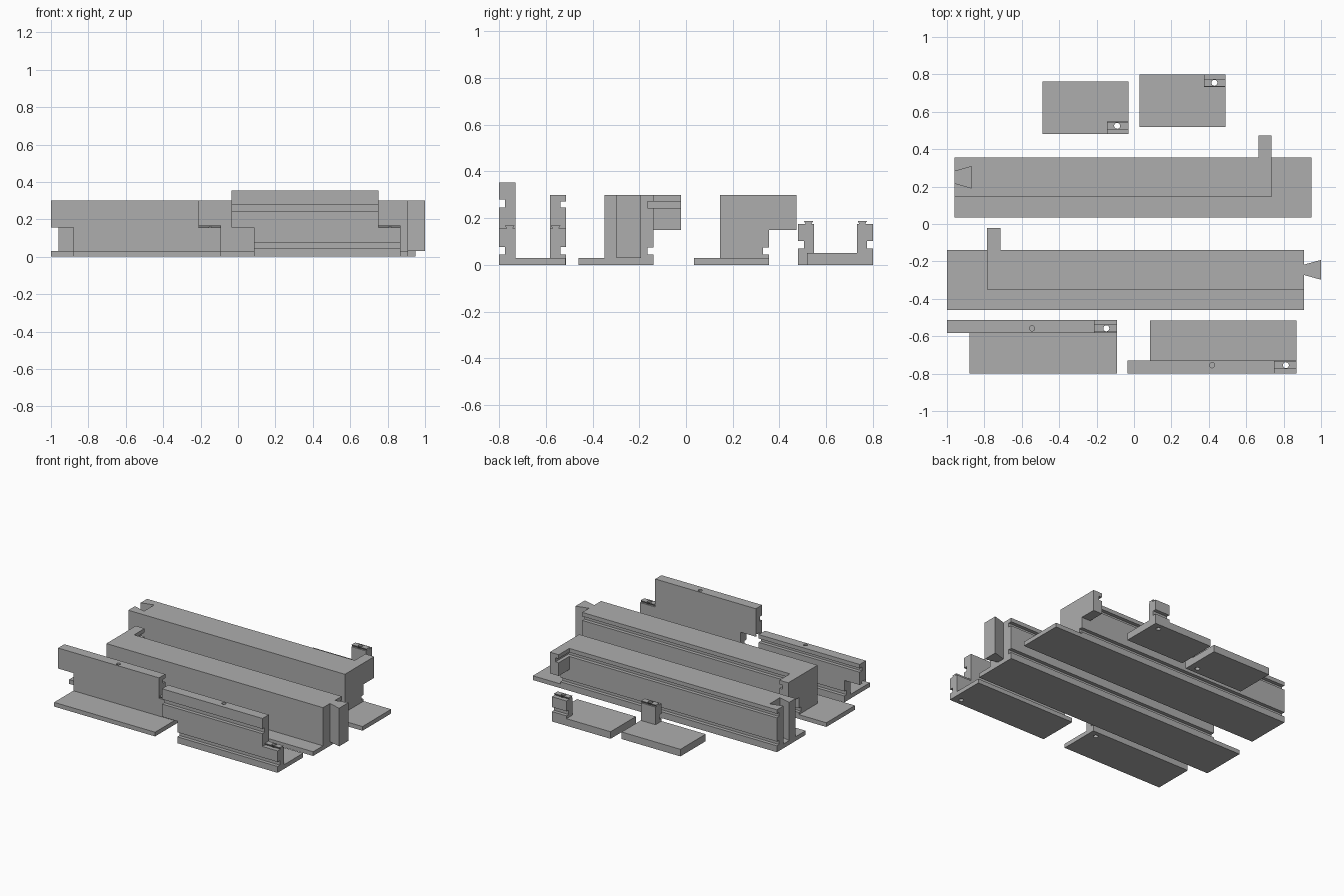
import bpy, bmesh, math

if "Cube" in bpy.data.objects:
    bpy.data.objects.remove(bpy.data.objects["Cube"])

grey = bpy.data.materials.new("plain_grey")
grey.diffuse_color = (0.42, 0.42, 0.42, 1)
grey.use_nodes = True
grey.node_tree.nodes["Principled BSDF"].inputs["Base Color"].default_value = grey.diffuse_color


def prism(points, axis, lo, hi):
    """Extrude a flat outline along x (points are y,z) or z (points are x,y)."""
    bm = bmesh.new()
    place = (lambda p, h: (h, p[0], p[1])) if axis == "x" else (lambda p, h: (p[0], p[1], h))
    face = bm.faces.new([bm.verts.new(place(p, lo)) for p in points])
    ext = bmesh.ops.extrude_face_region(bm, geom=[face])["geom"]
    move = (hi - lo, 0, 0) if axis == "x" else (0, 0, hi - lo)
    bmesh.ops.translate(bm, vec=move, verts=[g for g in ext if isinstance(g, bmesh.types.BMVert)])
    bmesh.ops.recalc_face_normals(bm, faces=bm.faces)
    mesh = bpy.data.meshes.new("piece")
    bm.to_mesh(mesh)
    bm.free()
    ob = bpy.data.objects.new("piece", mesh)
    bpy.context.collection.objects.link(ob)
    return ob


def box(x0, x1, y0, y1, z0, z1):
    y0, y1 = sorted((y0, y1))
    return prism([(x0, y0), (x1, y0), (x1, y1), (x0, y1)], "z", z0, z1)


def rod(x, y, r, z0, z1):
    ring = [(x + r * math.cos(a * math.tau / 24), y + r * math.sin(a * math.tau / 24)) for a in range(24)]
    return prism(ring, "z", z0, z1)


def rail(x0, x1, y, z, grow=0.0):
    """Dovetail strip along x, wider at the top."""
    b, t = 0.012 + grow, 0.020 + grow
    return prism([(y - b, z), (y + b, z), (y + t, z + 0.014), (y - t, z + 0.014)], "x", x0, x1)


def build(name, adds, cuts):
    """Join the added pieces, subtract the cutters and keep one clean object."""
    base = adds[0]
    helpers = adds[1:] + cuts
    for ob in helpers:
        m = base.modifiers.new("bool", "BOOLEAN")
        m.operation = "DIFFERENCE" if ob in cuts else "UNION"
        m.solver = "EXACT"
        m.object = ob
        ob.hide_render = True
    bpy.context.view_layer.update()
    mesh = bpy.data.meshes.new_from_object(base.evaluated_get(bpy.context.evaluated_depsgraph_get()))
    base.modifiers.clear()
    base.data = mesh
    for ob in helpers:
        bpy.data.objects.remove(ob)
    base.name = name
    mesh.materials.clear()
    mesh.materials.append(grey)
    return base


def rib(name, dy, side):
    """Long ribbed base: foot plate, tall wall, raised tab and end dovetail."""
    def bx(x0, x1, *rest):
        if side < 0:
            x0, x1 = -0.05 - x1, -0.05 - x0
        return box(x0, x1, *rest)
    w = -0.14 + dy                       # grooved wall face
    adds = [bx(-1, 0.91, -0.46 + dy, w, 0, 0.03),
            bx(-0.785, 0.91, -0.35 + dy, w, 0, 0.30),
            bx(-0.785, -0.715, w - 0.05, -0.022 + dy, 0.15, 0.30)]
    cuts = [bx(-0.72, 1.1, w - 0.025, w + 0.05, 0.243, 0.272),
            bx(-0.9, 1.1, w - 0.025, w + 0.05, 0.045, 0.075),
            bx(-0.74, -0.70, w - 0.025, 0.05 + dy, 0.243, 0.272)]
    # tongue on one rib, matching socket on the other
    c = -0.245 + dy
    if side > 0:
        tail = [(0.90, c - 0.028), (0.91, c - 0.028), (1.0, c - 0.053),
                (1.0, c + 0.053), (0.91, c + 0.028), (0.90, c + 0.028)]
        adds.append(prism(tail, "z", 0.03, 0.30))
    else:
        slot = [(-0.98, c - 0.026), (-0.87, c - 0.057), (-0.87, c + 0.057), (-0.98, c + 0.026)]
        cuts.append(prism(slot, "z", 0.03, 0.35))
    return build(name, adds, cuts)


rib("front_rib", 0, 1)
rib("back_rib", 0.495, -1)


def panel(name, x0, x1, beam0, beam1, outer, s, top, groove_top):
    """Flanged panel: plate, lower wall, shifted upper beam, rail and pin holes."""
    mid = outer + s * 0.045
    adds = [box(x0, x1, outer, outer + s * 0.285, 0, 0.03),
            box(x0, x1, outer, outer + s * 0.07, 0, 0.155),
            box(beam0, beam1, outer, outer + s * 0.07, 0.155, top),
            rail(beam1 - 0.01, x1, mid, 0.154)]
    cuts = [box(beam0 - 0.1, x1 + 0.1, outer - s * 0.05, outer + s * 0.025, 0.245, groove_top),
            box(x0 - 0.1, x1 + 0.1, outer - s * 0.05, outer + s * 0.025, 0.045, 0.077),
            rail(beam0 - 0.05, x0, mid, 0.1545, 0.002),
            rod(x1 - 0.058, mid, 0.016, -0.1, 0.2),
            rod((beam0 + x1) / 2, mid, 0.014, top - 0.05, top + 0.1)]
    return build(name, adds, cuts)


panel("left_panel", -0.88, -0.09, -1.0, -0.21, -0.513, -1, 0.30, 0.272)
panel("right_panel", 0.085, 0.87, -0.035, 0.752, -0.80, 1, 0.353, 0.279)


def foot(name, x0, x1, outer, s):
    """Small foot: flat plate with a grooved corner post and rail."""
    mid = outer + s * 0.045
    post = x1 - 0.115
    adds = [box(x0, x1, outer, outer + s * 0.282, 0, 0.05),
            box(post, x1, outer, outer + s * 0.068, 0, 0.175),
            rail(post, x1, mid, 0.174)]
    cuts = [box(post - 0.1, x1 + 0.1, outer - s * 0.05, outer + s * 0.025, 0.07, 0.102),
            rod(x1 - 0.06, mid, 0.016, -0.1, 0.3)]
    return build(name, adds, cuts)


foot("left_foot", -0.49, -0.03, 0.48, 1)
foot("right_foot", 0.03, 0.49, 0.80, -1)
